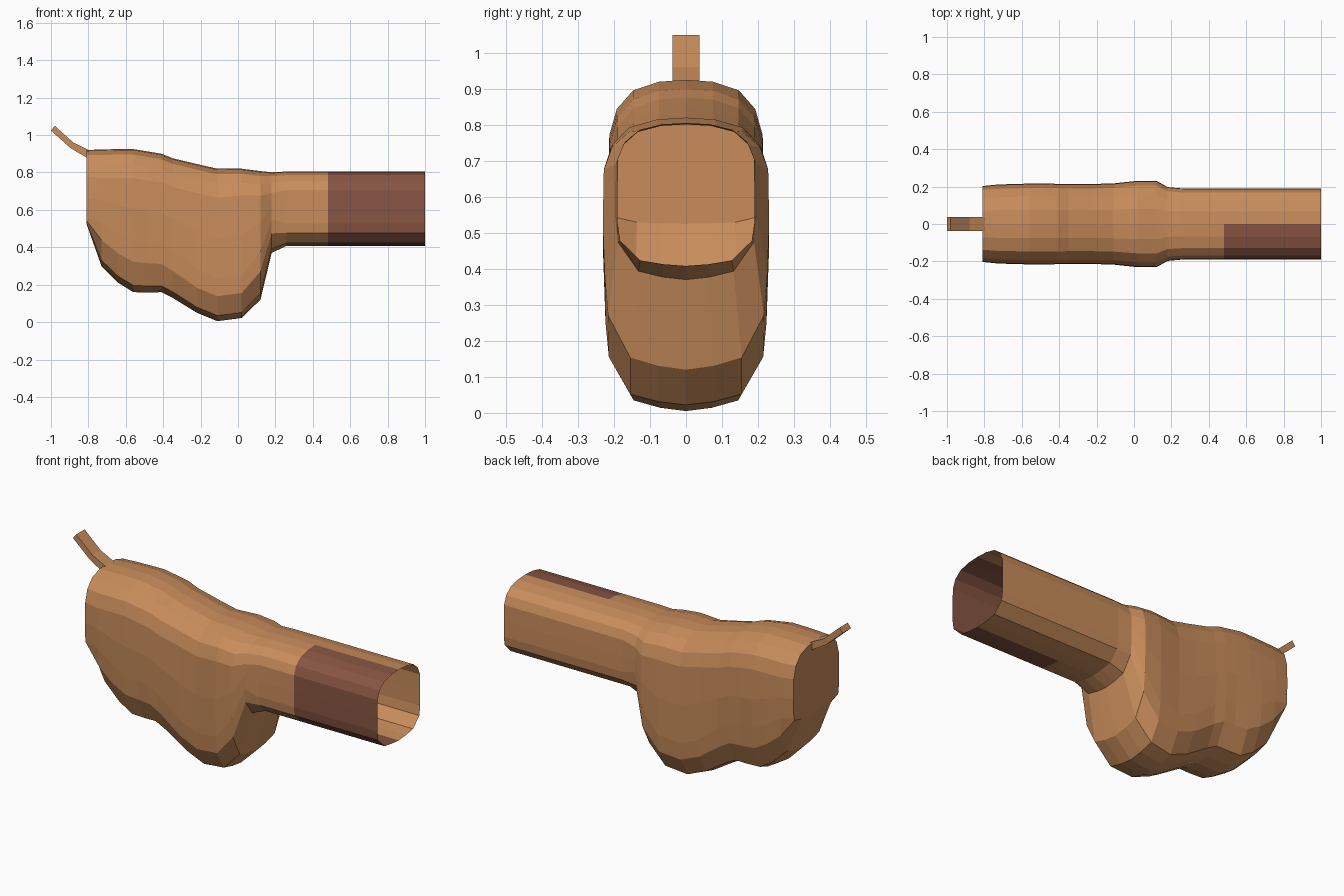
import bpy, bmesh

if "Cube" in bpy.data.objects:
    bpy.data.objects.remove(bpy.data.objects["Cube"])


def material(name, rgb):
    m = bpy.data.materials.new(name)
    m.diffuse_color = (*rgb, 1)
    m.use_nodes = True
    m.node_tree.nodes["Principled BSDF"].inputs["Base Color"].default_value = m.diffuse_color
    return m


tan = material("tan", (0.58, 0.265, 0.105))
dark = material("dark brown", (0.245, 0.09, 0.056))


def finish(bm, name, mats):
    me = bpy.data.meshes.new(name)
    bm.to_mesh(me)
    bm.free()
    for m in mats:
        me.materials.append(m)
    ob = bpy.data.objects.new(name, me)
    bpy.context.collection.objects.link(ob)
    return ob


def section(x, top, bottom, w, r, s, pinch):
    """Closed ring: domed top, straight sides, rounded belly of height r."""
    mid = (top - 0.11 * s + bottom + r) / 2
    half = [(0, top), (0.35, top - 0.004 * s), (0.68, top - 0.021 * s),
            (0.89, top - 0.058 * s), (1 - 0.01 * s, top - 0.11 * s),
            (1, mid), (1 - pinch * 0.4, bottom + r),
            (0.96 - pinch * 0.4, bottom + 0.58 * r),
            (0.67, bottom + 0.13 * r), (0.33, bottom + 0.04 * r), (0, bottom)]
    right = [(x, w * a, z) for a, z in half]
    left = [(x, -w * a, z) for a, z in half[-2:0:-1]]
    return right + left


# x, top, bottom, half width, belly height, dome scale, pinch
stations = [
    (-0.81, 0.920, 0.525, 0.203, 0.03, 1.3, 0.05),
    (-0.73, 0.923, 0.300, 0.211, 0.24, 1.4, 0.08),
    (-0.64, 0.925, 0.210, 0.214, 0.27, 1.4, 0.05),
    (-0.56, 0.925, 0.160, 0.216, 0.28, 1.4, 0.10),
    (-0.48, 0.912, 0.158, 0.216, 0.27, 1.4, 0.13),
    (-0.41, 0.900, 0.160, 0.215, 0.26, 1.4, 0.08),
    (-0.35, 0.876, 0.130, 0.214, 0.25, 1.4, 0.12),
    (-0.22, 0.845, 0.050, 0.214, 0.23, 1.4, 0.07),
    (-0.11, 0.820, 0.005, 0.217, 0.23, 1.4, 0.06),
    (0.02, 0.820, 0.022, 0.231, 0.23, 1.3, 0.08),
    (0.12, 0.807, 0.120, 0.231, 0.26, 1.2, 0.06),
    (0.18, 0.801, 0.370, 0.197, 0.18, 1.0, 0.0),
    (0.26, 0.805, 0.408, 0.190, 0.12, 0.9, 0.0),
    (0.48, 0.805, 0.408, 0.190, 0.12, 0.9, 0.0),
    (1.00, 0.805, 0.408, 0.190, 0.12, 0.9, 0.0),
]

# Hollow body flowing into an open tube, closed only at the rear
bm = bmesh.new()
rings = [[bm.verts.new(p) for p in section(*s)] for s in stations]
n = len(rings[0])
for a, b in zip(rings, rings[1:]):
    for i in range(n):
        j = (i + 1) % n
        bm.faces.new((a[i], b[i], b[j], a[j]))
bm.faces.new(rings[0])
bmesh.ops.recalc_face_normals(bm, faces=bm.faces)
# Dark patch on the front half of the tube's outer length
for f in bm.faces:
    c = f.calc_center_median()
    f.material_index = int(c.x > 0.48 and c.y < 0)
finish(bm, "body_and_tube", [tan, dark])

# Small upturned strap at the rear
bm = bmesh.new()
path = [((-0.79, 0.915), (-0.79, 0.868)), ((-0.88, 0.960), (-0.895, 0.930)),
        ((-0.98, 1.050), (-1.0, 1.024))]
rings = [[bm.verts.new((p[0], y, p[1])) for p, y in
          ((t, -0.037), (t, 0.037), (b, 0.037), (b, -0.037))] for t, b in path]
for a, b in zip(rings, rings[1:]):
    for i in range(4):
        j = (i + 1) % 4
        bm.faces.new((a[i], b[i], b[j], a[j]))
bm.faces.new(rings[0])
bm.faces.new(rings[-1])
bmesh.ops.recalc_face_normals(bm, faces=bm.faces)
finish(bm, "rear_strap", [tan])
